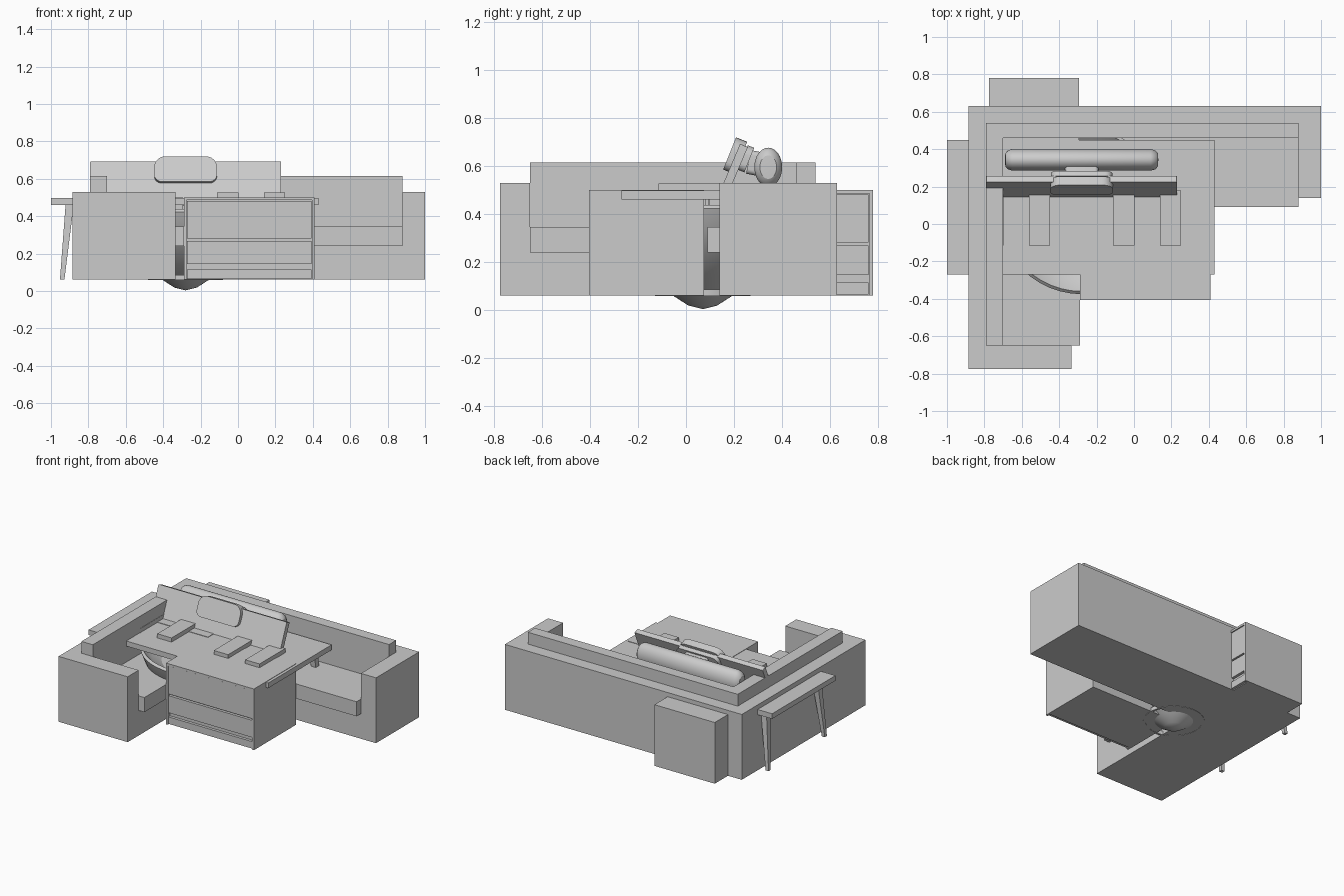
import bpy, bmesh
from math import sin, cos, pi, radians
from mathutils import Vector, Matrix

if "Cube" in bpy.data.objects:
    bpy.data.objects.remove(bpy.data.objects["Cube"])


def finish(name, bm, smooth=False):
    bmesh.ops.recalc_face_normals(bm, faces=bm.faces)
    me = bpy.data.meshes.new(name)
    bm.to_mesh(me)
    bm.free()
    ob = bpy.data.objects.new(name, me)
    bpy.context.collection.objects.link(ob)
    if smooth:
        bpy.context.view_layer.objects.active = ob
        ob.select_set(True)
        bpy.ops.object.shade_smooth_by_angle(angle=radians(35))
        ob.select_set(False)
    return ob


def box(name, x0, x1, y0, y1, z0, z1, matrix=None):
    bm = bmesh.new()
    size = Vector((x1 - x0, y1 - y0, z1 - z0))
    mid = Vector((x0 + x1, y0 + y1, z0 + z1)) / 2
    m = Matrix.Translation(mid) @ Matrix.Diagonal(size).to_4x4()
    bmesh.ops.create_cube(bm, size=1, matrix=(matrix or Matrix()) @ m)
    return finish(name, bm)


def lathe(name, profile, center, steps=48):
    bm = bmesh.new()
    vs = [bm.verts.new((r, 0, z)) for r, z in profile]
    es = [bm.edges.new(p) for p in zip(vs, vs[1:])]
    bmesh.ops.spin(bm, geom=vs + es, cent=(0, 0, 0), axis=(0, 0, 1),
                   angle=2 * pi, steps=steps)
    bmesh.ops.remove_doubles(bm, verts=bm.verts, dist=1e-4)
    ob = finish(name, bm, True)
    ob.location = center
    return ob


def rounded_slab(name, w, h, t, r_top, r_low, loc, tilt):
    # rounded rectangle in XZ, thickened along Y and leaned back
    bm = bmesh.new()
    pts = []
    corners = ((1, 1, 0, r_top), (-1, 1, 90, r_top),
               (-1, -1, 180, r_low), (1, -1, 270, r_low))
    for sx, sz, a0, r in corners:
        for i in range(7):
            a = radians(a0 + 15 * i)
            pts.append((sx * (w / 2 - r) + r * cos(a), -t / 2,
                        sz * (h / 2 - r) + r * sin(a)))
    f = bm.faces.new([bm.verts.new(p) for p in pts])
    ext = bmesh.ops.extrude_face_region(bm, geom=[f])
    bmesh.ops.translate(bm, vec=(0, t, 0),
                        verts=[v for v in ext['geom'] if isinstance(v, bmesh.types.BMVert)])
    ob = finish(name, bm, True)
    ob.location = loc
    ob.rotation_euler.x = tilt
    return ob


# Corner sofa: base, walls, arms
F, T = 0.06, 0.53
box("sofa_base_back", -0.885, 1.0, 0.14, 0.63, F, 0.24)
box("sofa_base_left", -0.885, -0.335, -0.775, 0.14, F, 0.24)
box("sofa_back_wall", -0.885, 1.0, 0.54, 0.63, F, T)
box("sofa_left_wall", -0.885, -0.79, -0.775, 0.63, F, T)
box("sofa_right_arm", 0.88, 1.0, 0.14, 0.63, F, T)
box("sofa_front_arm", -0.88, -0.335, -0.775, -0.65, F, T)

# Sofa cushions
box("seat_cushion_back", -0.79, 0.88, 0.09, 0.54, 0.24, 0.345)
box("seat_cushion_left", -0.79, -0.29, -0.65, 0.09, 0.24, 0.345)
box("back_cushion", -0.79, 0.88, 0.46, 0.54, 0.24, 0.615)
box("left_back_cushion", -0.79, -0.70, -0.65, 0.54, 0.24, 0.615)


# Drawer cabinets: local front faces -y, width along x
def cabinet(name, m):
    w, d = 0.35, 0.24
    box(name + "_body", -w + 0.015, w - 0.015, -d + 0.025, d, F, 0.485, m)
    box(name + "_top", -w, w, -d, d, 0.485, 0.5, m)
    for s in (-1, 1):
        a, b = sorted((s * w, s * (w - 0.015)))
        box(name + "_side", a, b, -d, d, F, 0.485, m)
    for z0, z1 in ((0.28, 0.482), (0.145, 0.268), (0.065, 0.115)):
        box(name + "_drawer", -w + 0.018, w - 0.018, -d + 0.005, -d + 0.03, z0, z1, m)


cabinet("front_cabinet", Matrix.Translation((0.06, -0.165, 0)))
cabinet("rear_cabinet", Matrix.Translation((-0.535, 0.43, 0)) @ Matrix.Rotation(pi / 2, 4, 'Z'))

# Table with splayed tapering legs
cx, cy = -0.285, 0.09
box("table_top", -1.0, 0.43, -0.27, 0.45, 0.46, 0.497)
for sx in (-1, 1):
    for sy in (-1, 1):
        bm = bmesh.new()
        rings = []
        for x, y, z, r in ((0.655, 0.32, F, 0.012), (0.615, 0.29, 0.46, 0.022)):
            c = Vector((cx + sx * x, cy + sy * y, z))
            rings.append([bm.verts.new(c + Vector((a * r, b * r, 0)))
                          for a, b in ((-1, -1), (1, -1), (1, 1), (-1, 1))])
        for i in range(4):
            j = (i + 1) % 4
            bm.faces.new((rings[0][i], rings[0][j], rings[1][j], rings[1][i]))
        for ring in rings:
            bm.faces.new(ring)
        finish("table_leg", bm)

# Round bowl chair sunk into the corner, with its foot ring
lathe("bowl_chair", [(0, 0), (0.06, 0.015), (0.13, 0.06), (0.24, 0.14), (0.34, 0.23),
                     (0.41, 0.33), (0.445, 0.42), (0.43, 0.435), (0.37, 0.37), (0, 0.2)],
      (-0.28, 0.07, 0.003))
lathe("foot_ring", [(0.185, 0.058), (0.2, 0.058), (0.2, 0.085), (0.185, 0.085), (0.185, 0.058)],
      (-0.28, 0.07, 0))

# Lounge chair: leaning backrest, headrest, arm pads
rounded_slab("backrest", 1.02, 0.24, 0.035, 0.004, 0.06, (-0.28, 0.195, 0.575), -0.4)
rounded_slab("headrest", 0.335, 0.145, 0.05, 0.06, 0.04, (-0.28, 0.205, 0.643), -0.38)
rounded_slab("headrest_shell", 0.33, 0.11, 0.03, 0.04, 0.03, (-0.28, 0.25, 0.63), -0.38)
rounded_slab("headrest_mount", 0.18, 0.1, 0.07, 0.02, 0.02, (-0.28, 0.295, 0.61), -0.2)
for off in (-0.475, -0.225, 0.225, 0.475):
    x = -0.28 + off
    box("arm_pad", x - 0.057, x + 0.057, -0.115, 0.18, 0.49, 0.527)

# Bolster cushion
bolster = lathe("bolster", [(0, -0.41), (0.035, -0.408), (0.05, -0.395), (0.058, -0.37),
                            (0.058, 0.37), (0.05, 0.395), (0.035, 0.408), (0, 0.41)],
                (-0.28, 0.343, 0.595), 32)
bolster.rotation_euler.y = pi / 2
bolster.scale.x = 1.4
